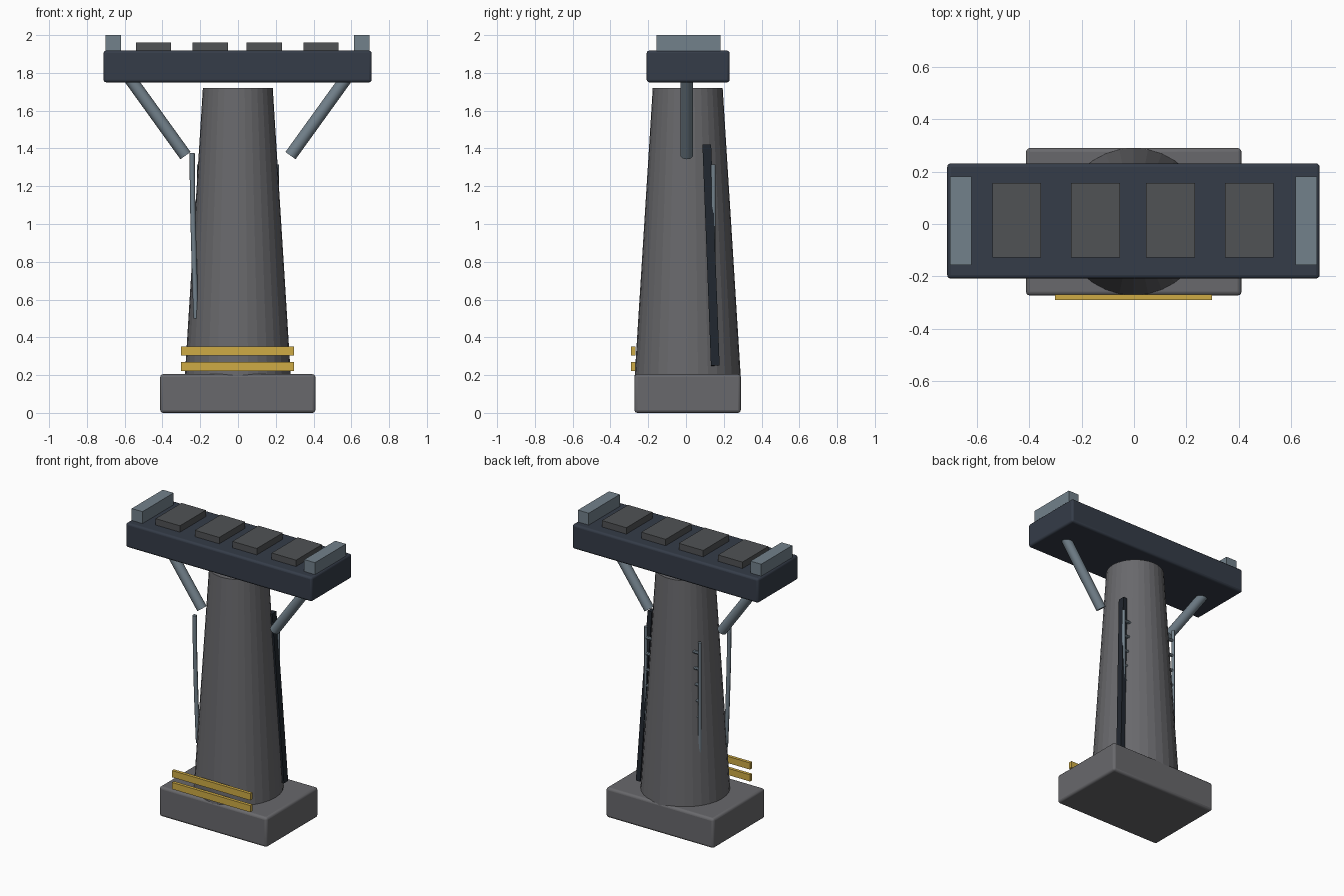
import bpy
from mathutils import Vector

if "Cube" in bpy.data.objects:
    bpy.data.objects.remove(bpy.data.objects["Cube"])


def mat(name, r, g, b):
    m = bpy.data.materials.new(name)
    m.diffuse_color = (r, g, b, 1)
    m.use_nodes = True
    m.node_tree.nodes["Principled BSDF"].inputs["Base Color"].default_value = m.diffuse_color
    return m


CONCRETE = mat("concrete", 0.14, 0.14, 0.15)
NAVY = mat("dark_cap", 0.035, 0.045, 0.065)
STEEL = mat("steel", 0.17, 0.22, 0.26)
PAD = mat("pad_grey", 0.08, 0.085, 0.09)
YELLOW = mat("yellow_paint", 0.62, 0.41, 0.06)
BLACK = mat("black_conduit", 0.015, 0.02, 0.028)


def box(name, lo, hi, m, bevel=0.0):
    lo, hi = Vector(lo), Vector(hi)
    bpy.ops.mesh.primitive_cube_add(size=1, location=(lo + hi) / 2)
    o = bpy.context.object
    o.name = name
    o.scale = hi - lo
    bpy.ops.object.transform_apply(location=False, rotation=False, scale=True)
    o.data.materials.append(m)
    if bevel:
        b = o.modifiers.new("bevel", "BEVEL")
        b.width, b.segments = bevel, 3
        bpy.ops.object.shade_smooth_by_angle()
    return o


def rod(name, a, b, r, m, sides=12):
    a, b = Vector(a), Vector(b)
    bpy.ops.mesh.primitive_cylinder_add(vertices=sides, radius=r, depth=(b - a).length,
                                        location=(a + b) / 2)
    o = bpy.context.object
    o.name = name
    o.rotation_mode = "QUATERNION"
    o.rotation_quaternion = (b - a).to_track_quat("Z", "Y")
    o.data.materials.append(m)
    bpy.ops.object.shade_smooth_by_angle()
    return o


# footing and tapered column
box("footing", (-0.412, -0.273, 0), (0.41, 0.29, 0.205), CONCRETE, 0.016)
bpy.ops.mesh.primitive_cone_add(vertices=32, radius1=0.281, radius2=0.185, depth=1.53,
                                location=(-0.001, 0.009, 0.955))
column = bpy.context.object
column.name = "column"
column.data.materials.append(CONCRETE)

# cap beam, bearing pads and end stops
box("cap_beam", (-0.712, -0.208, 1.75), (0.708, 0.231, 1.918), NAVY, 0.014)
for i, x in enumerate((-0.447, -0.147, 0.139, 0.439)):
    box(f"bearing_pad_{i}", (x - 0.093, -0.127, 1.9), (x + 0.093, 0.156, 1.962), PAD)
for s in (-1, 1):
    x = s * 0.658 - 0.002
    box(f"end_stop_{s}", (x - 0.041, -0.157, 1.9), (x + 0.041, 0.182, 2.0), STEEL)
    # diagonal strut under the cap
    rod(f"strut_{s}", (s * 0.278, 0.004, 1.362), (s * 0.59, 0.004, 1.795), 0.033, STEEL, 16)
    # ladder rail, sinking into the widening column
    rod(f"ladder_rail_{s}", (s * 0.206, 0.145, 0.45), (s * 0.206, 0.145, 1.315), 0.012, STEEL)

# ladder rungs
for i in range(7):
    z = 1.24 - 0.11 * i
    rod(f"ladder_rung_{i}", (-0.206, 0.145, z), (0.206, 0.145, z), 0.011, STEEL, 8)

# yellow warning bars on the front
for i, z in enumerate((0.246, 0.328)):
    box(f"warning_bar_{i}", (-0.301, -0.29, z - 0.023), (0.297, -0.268, z + 0.023), YELLOW)

# black conduit lying along the right side of the column
a, b = Vector((0.242, 0.155, 0.25)), Vector((0.184, 0.11, 1.42))
conduit = box("conduit", (-0.016, -0.023, -(b - a).length / 2),
              (0.016, 0.023, (b - a).length / 2), BLACK)
conduit.location = (a + b) / 2
conduit.rotation_mode = "QUATERNION"
conduit.rotation_quaternion = Vector((0, 0, 1)).rotation_difference(b - a)

# drain pipe on the left side
curve = bpy.data.curves.new("drain_pipe", "CURVE")
curve.dimensions = "3D"
curve.bevel_depth = 0.014
curve.bevel_resolution = 2
curve.use_fill_caps = True
spline = curve.splines.new("POLY")
path = [(-0.243, -0.125, 1.375), (-0.24, -0.125, 1.1), (-0.232, -0.123, 0.8), (-0.222, -0.118, 0.5)]
spline.points.add(len(path) - 1)
for p, co in zip(spline.points, path):
    p.co = (*co, 1)
curve.materials.append(STEEL)
bpy.context.collection.objects.link(bpy.data.objects.new("drain_pipe", curve))
